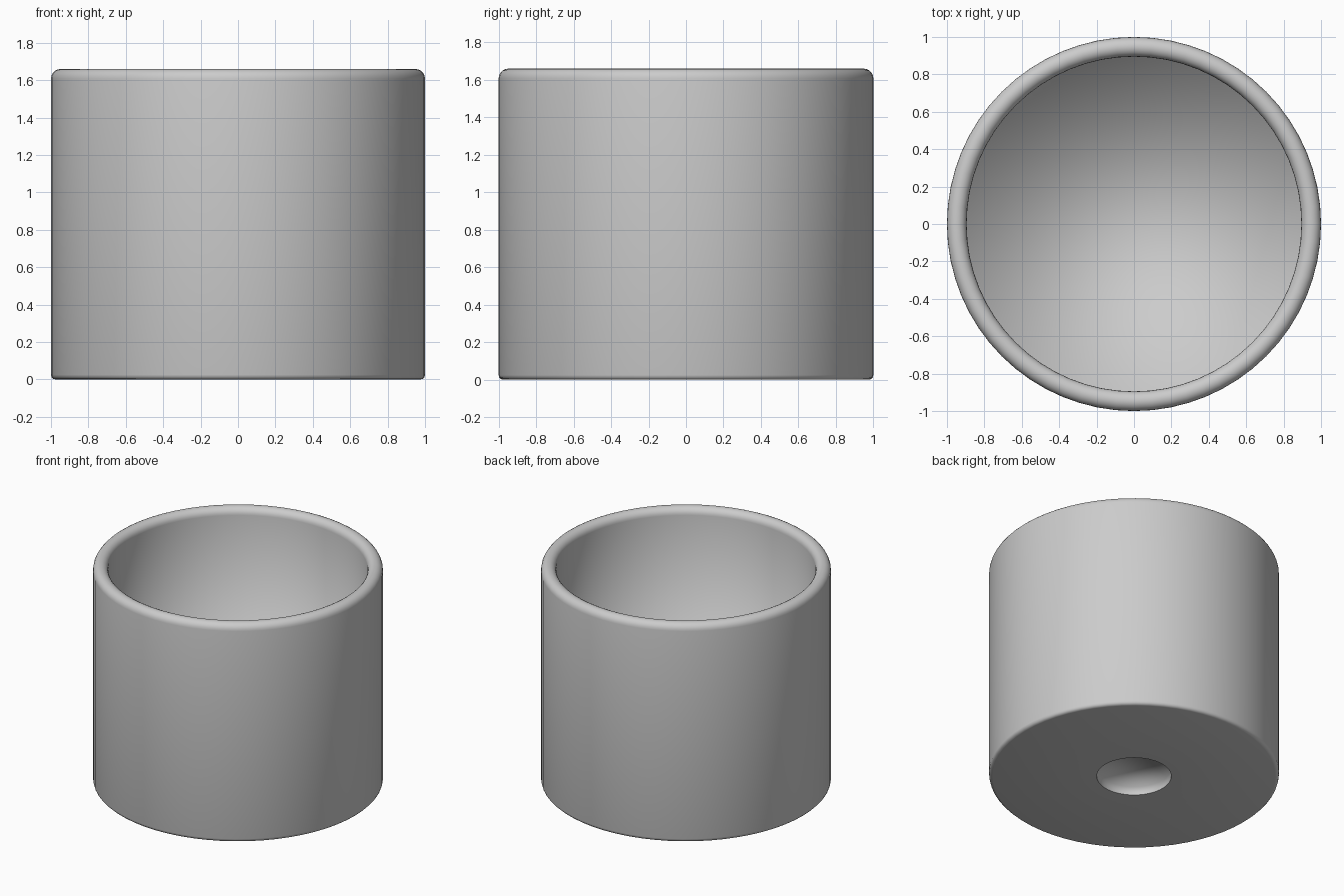
import bpy, bmesh
from math import pi, sin, cos

cube = bpy.data.objects.get("Cube")
if cube:
    bpy.data.objects.remove(cube, do_unlink=True)

SEGMENTS = 64
HEIGHT = 1.66
OUTER, INNER = 1.0, 0.895
FLOOR = 0.11
HOLE_RADIUS, HOLE_DEPTH = 0.257, 0.065
BASE_BEVEL = 0.025


def arc(cx, cz, radius, start, end, steps):
    """Points of a circular arc in the radius/height plane."""
    angles = [start + (end - start) * i / steps for i in range(steps + 1)]
    return [(cx + radius * cos(a), cz + radius * sin(a)) for a in angles]


# Grey ceramic
grey = bpy.data.materials.new("plain grey")
grey.use_nodes = True
colour = (0.6, 0.6, 0.6, 1)
grey.diffuse_color = colour
grey.node_tree.nodes["Principled BSDF"].inputs["Base Color"].default_value = colour

# Profile: underside recess, base bevel, outer wall, rounded rim, inner wall
rim = (OUTER - INNER) / 2
profile = [(HOLE_RADIUS, HOLE_DEPTH), (HOLE_RADIUS, 0)]
profile += arc(OUTER - BASE_BEVEL, BASE_BEVEL, BASE_BEVEL, -pi / 2, 0, 3)
profile += arc(INNER + rim, HEIGHT - rim, rim, 0, pi, 10)
profile += [(INNER, FLOOR)]

# Revolve the profile into rings and join them
bm = bmesh.new()
rings = []
for r, z in profile:
    turn = [2 * pi * i / SEGMENTS for i in range(SEGMENTS)]
    rings.append([bm.verts.new((r * cos(a), r * sin(a), z)) for a in turn])
for low, high in zip(rings, rings[1:]):
    for i in range(SEGMENTS):
        j = (i + 1) % SEGMENTS
        bm.faces.new((low[i], low[j], high[j], high[i]))

# Inside floor and ceiling of the underside recess
bm.faces.new(rings[-1])
bm.faces.new(rings[0])
bmesh.ops.recalc_face_normals(bm, faces=bm.faces[:])

# Soft shading all over, with a crisp edge around the underside recess
for face in bm.faces:
    face.smooth = True
for i, vert in enumerate(rings[1]):
    edge = bm.edges.get((vert, rings[1][(i + 1) % SEGMENTS]))
    edge.smooth = False

mesh = bpy.data.meshes.new("round_pot")
bm.to_mesh(mesh)
bm.free()
mesh.materials.append(grey)
pot = bpy.data.objects.new("round_pot", mesh)
bpy.context.collection.objects.link(pot)
